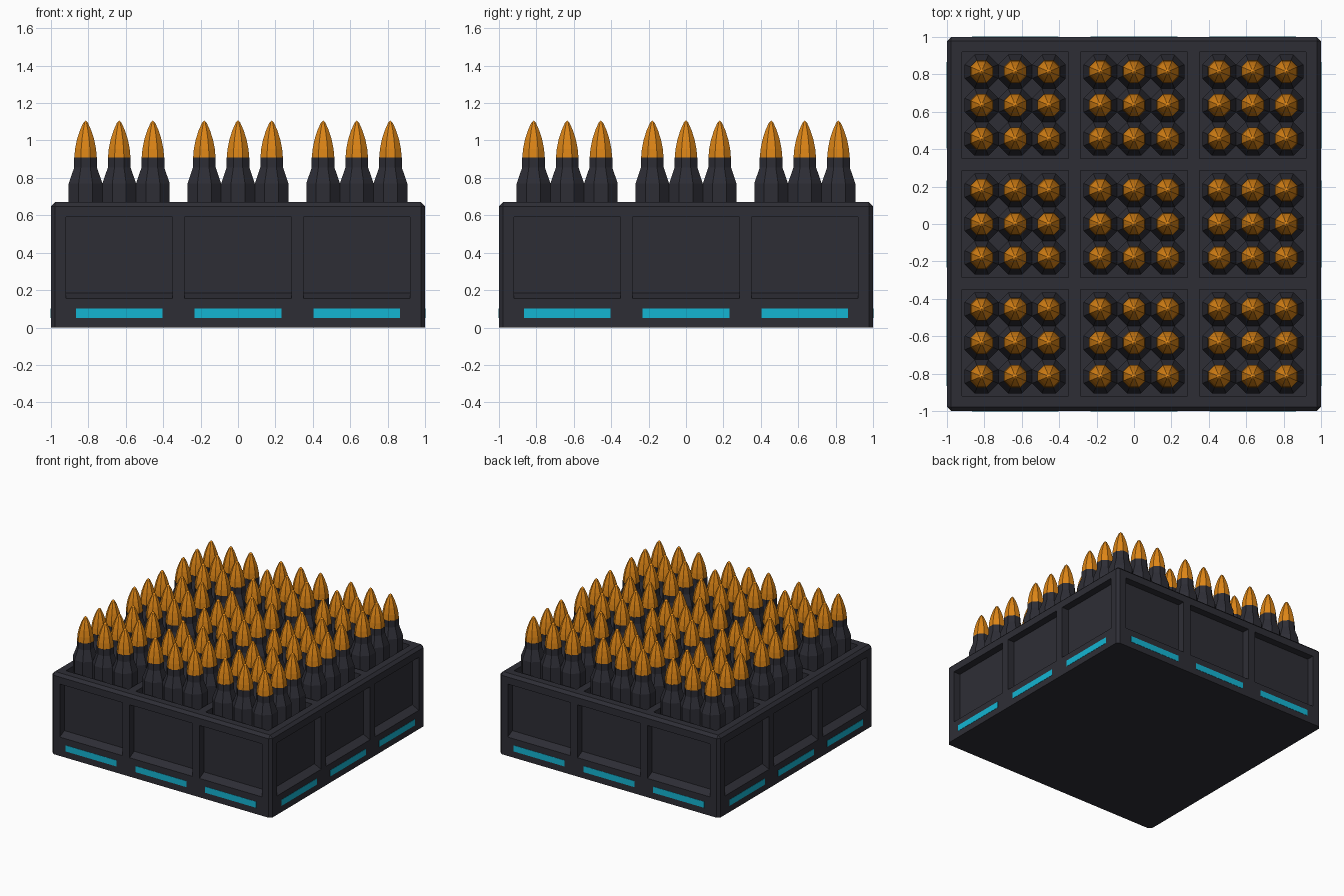
import bpy, bmesh
from math import pi, cos, sin
from mathutils import Vector

cube = bpy.data.objects.get("Cube")
if cube:
    bpy.data.objects.remove(cube, do_unlink=True)


def material(name, color):
    m = bpy.data.materials.new(name)
    m.use_nodes = True
    m.diffuse_color = (*color, 1)
    m.node_tree.nodes["Principled BSDF"].inputs["Base Color"].default_value = (*color, 1)
    return m


def to_mesh(bm, name, mat):
    bmesh.ops.recalc_face_normals(bm, faces=bm.faces)
    mesh = bpy.data.meshes.new(name)
    bm.to_mesh(mesh)
    bm.free()
    mesh.materials.append(mat)
    return mesh


def place(name, mesh, loc=(0, 0, 0), turn=0):
    ob = bpy.data.objects.new(name, mesh)
    ob.location = loc
    ob.rotation_euler.z = turn
    bpy.context.collection.objects.link(ob)
    return ob


def lathe(name, profile, mat, sides=8):
    """Faceted turned shape; profile holds (flat-to-centre width, height)."""
    bm = bmesh.new()
    rings = []
    for width, z in profile:
        r = width / cos(pi / sides)
        angles = [(i + 0.5) * 2 * pi / sides for i in range(sides)]
        rings.append([bm.verts.new((r * cos(a), r * sin(a), z)) for a in angles])
    for low, high in zip(rings, rings[1:]):
        for i in range(sides):
            j = (i + 1) % sides
            bm.faces.new((low[i], low[j], high[j], high[i]))
    bm.faces.new(rings[0])
    bm.faces.new(rings[-1])
    bmesh.ops.remove_doubles(bm, verts=bm.verts, dist=0.0005)
    return to_mesh(bm, name, mat)


dark = material("dark gunmetal", (0.027, 0.027, 0.036))
copper = material("orange copper", (0.72, 0.235, 0.008))
cyan = material("cyan light", (0.007, 0.46, 0.65))

HEIGHT = 0.67
PANEL_LOW, PANEL_HIGH = 0.155, 0.59
GROUPS = (-0.635, 0, 0.635)   # centres of the three bays on each axis
HALF = 0.285                  # half width of a bay

# Crate: chamfered block, sliced into bays that are pushed inwards
bm = bmesh.new()
bmesh.ops.create_cube(bm, size=2)
for v in bm.verts:
    v.co.z = (v.co.z + 1) / 2 * HEIGHT
edges = [e for e in bm.edges if any(v.co.z > 0.1 for v in e.verts)]
bmesh.ops.bevel(bm, geom=edges, offset=0.022, segments=1, affect='EDGES')


def slice_at(co, normal):
    bmesh.ops.bisect_plane(bm, geom=bm.verts[:] + bm.edges[:] + bm.faces[:],
                           plane_co=co, plane_no=normal)


for axis in (Vector((1, 0, 0)), Vector((0, 1, 0))):
    for c in GROUPS:
        for s in (-HALF, HALF):
            slice_at(axis * (c + s), axis)
for z in (PANEL_LOW, PANEL_HIGH):
    slice_at((0, 0, z), (0, 0, 1))


def in_bay(t):
    return any(abs(t - c) < 0.05 for c in GROUPS)


bm.normal_update()
bays = []
for f in bm.faces:
    c, n = f.calc_center_median(), f.normal
    if n.z > 0.99 and in_bay(c.x) and in_bay(c.y):
        bays.append(f)
    elif abs(n.z) < 0.01 and PANEL_LOW < c.z < PANEL_HIGH:
        if (abs(n.x) > 0.99 and in_bay(c.y)) or (abs(n.y) > 0.99 and in_bay(c.x)):
            bays.append(f)
pushed = bmesh.ops.extrude_discrete_faces(bm, faces=bays)["faces"]
for f in pushed:
    f.normal_update()
    n = f.normal.copy()
    top = n.z > 0.5
    for v in f.verts:
        v.co -= n * (0.08 if top else 0.06)
        if not top and v.co.z < PANEL_LOW + 0.01:
            v.co.z += 0.03        # sloping sill
place("crate", to_mesh(bm, "crate", dark))

# Light strips under every side panel
bm = bmesh.new()
bmesh.ops.create_cube(bm, size=1)
for v in bm.verts:
    v.co = (v.co.x * 0.463, v.co.y * 0.006, v.co.z * 0.05)
strip = to_mesh(bm, "light_strip", cyan)
for k in range(4):
    turn = k * pi / 2
    for c in GROUPS:
        x, y = c, -0.999
        place("light_strip", strip,
              (x * cos(turn) - y * sin(turn), x * sin(turn) + y * cos(turn), 0.077), turn)

# Cartridges: dark necked casing with a pointed copper tip
casing = lathe("casing", [(0.09, 0.58), (0.09, 0.77), (0.061, 0.855), (0.061, 0.91)], dark)
tip = lathe("bullet_tip", [(0.06, 0.91), (0.056, 0.955), (0.046, 1.005),
                           (0.03, 1.055), (0.012, 1.095), (0, 1.107)], copper)
spots = [c + d for c in GROUPS for d in (-0.18, 0, 0.18)]
for x in spots:
    for y in spots:
        place("casing", casing, (x, y, 0))
        place("bullet_tip", tip, (x, y, 0))
